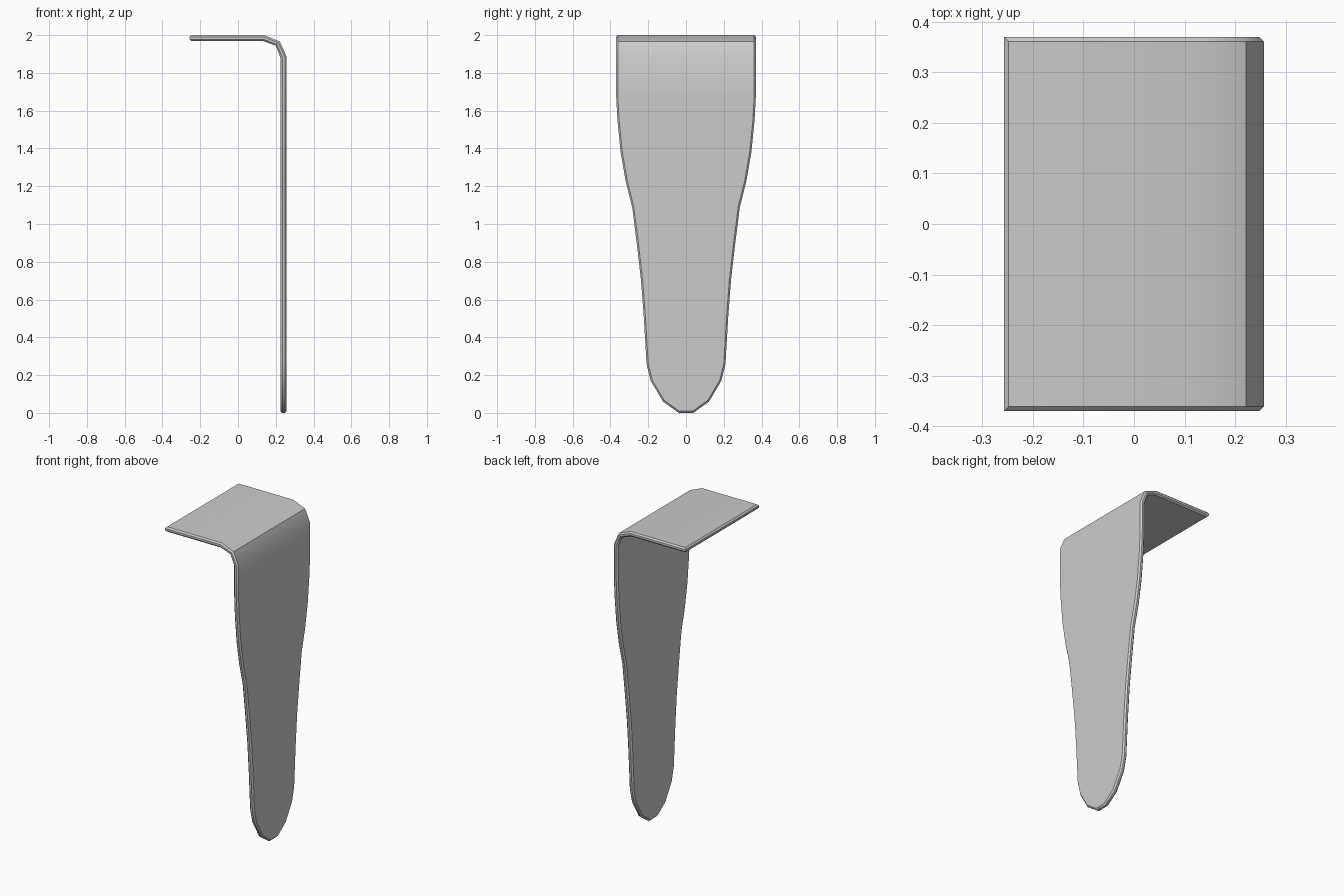
import bpy, bmesh, math

if "Cube" in bpy.data.objects:
    bpy.data.objects.remove(bpy.data.objects["Cube"])

# Side profile stations: outer x, outer z, inner x, inner z, half width
X_OUT, X_IN = 0.257, 0.226
stations = [
    (-0.257, 2.0, -0.257, 1.969, 0.37),
    (0.138, 2.0, 0.132, 1.969, 0.37),
    (0.222, 1.966, 0.200, 1.944, 0.37),
    (X_OUT, 1.885, X_IN, 1.878, 0.37),
]
# Tapering leg outline: height, half width
for z, w in [(1.68, .37), (1.55, .363), (1.38, .346), (1.23, .32), (1.09, .285),
             (.9, .261), (.7, .238), (.5, .223), (.26, .209), (.17, .187),
             (.06, .122), (0.0, .038)]:
    stations.append((X_OUT, z, X_IN, z, w))

bm = bmesh.new()
rows = []
for xo, zo, xi, zi, w in stations:
    rows.append([bm.verts.new(p) for p in
                 ((xo, -w, zo), (xo, w, zo), (xi, w, zi), (xi, -w, zi))])

# Skin the strip and close both ends
for a, b in zip(rows, rows[1:]):
    for i in range(4):
        j = (i + 1) % 4
        bm.faces.new((a[i], a[j], b[j], b[i]))
bm.faces.new(rows[0])
bm.faces.new(rows[-1])
bmesh.ops.recalc_face_normals(bm, faces=bm.faces)

# Small chamfer around the outer and inner rims
rim = [e for e in bm.edges
       if e.calc_face_angle() > math.radians(60) and e.calc_length() > 0.04]
bmesh.ops.bevel(bm, geom=rim, offset=0.009, offset_type='OFFSET',
                segments=1, profile=0.5, affect='EDGES')
bmesh.ops.recalc_face_normals(bm, faces=bm.faces)

mesh = bpy.data.meshes.new("bent_plate")
bm.to_mesh(mesh)
bm.free()
plate = bpy.data.objects.new("bent_plate", mesh)
bpy.context.collection.objects.link(plate)

# Soft bend, crisp chamfers
bpy.context.view_layer.objects.active = plate
plate.select_set(True)
bpy.ops.object.shade_smooth_by_angle(angle=math.radians(43))
